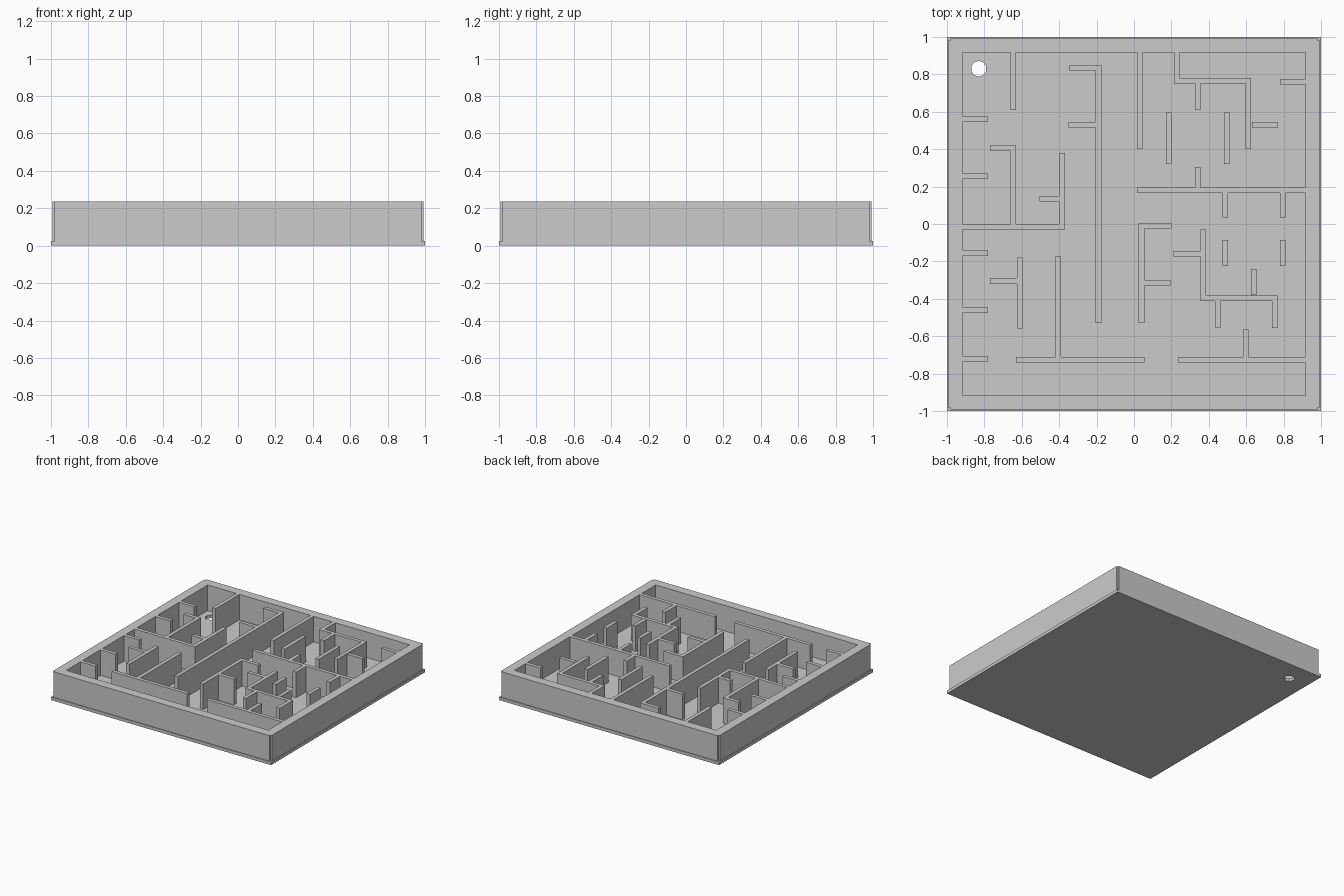
import bpy, bmesh

if "Cube" in bpy.data.objects:
    bpy.data.objects.remove(bpy.data.objects["Cube"])

BASE_H, TOP = 0.025, 0.235
OUT, INN, NOTCH = 0.993, 0.918, 0.98
HALF = 0.015  # half thickness of a maze wall

# Walls running along y: (x, y start, y end)
along_y = [
    (-.645, .61, .95), (-.645, -.01, .42), (-.385, -.03, .38), (-.19, -.53, .85),
    (-.61, -.56, -.18), (-.405, -.72, -.175), (.03, .40, .95), (.228, .75, .95),
    (.61, .40, .78), (.34, .61, .77), (.185, .32, .595), (.495, .32, .595),
    (.34, .18, .305), (.488, .035, .18), (.795, .035, .18), (.04, -.53, .005),
    (.37, -.41, -.03), (.447, -.555, -.40), (.753, -.555, -.385), (.64, -.38, -.24),
    (.487, -.225, -.085), (.795, -.225, -.085), (.598, -.565, -.72),
]
# Walls running along x: (y, x start, x end)
along_x = [
    (-.015, -.95, -.37), (.405, -.77, -.63), (.135, -.505, -.39), (.835, -.345, -.175),
    (.53, -.35, -.20), (-.305, -.77, -.61), (-.725, -.63, .055), (.765, .213, .625),
    (.76, .78, .95), (.53, .63, .77), (.18, .015, .95), (-.01, .025, .20),
    (-.315, .055, .195), (-.16, .21, .36), (-.397, .355, .768), (-.725, .235, .95),
]
# Short stubs on the left side
along_x += [(y, -.95, -.78) for y in (.56, .255, -.155, -.46, -.72)]

# Footprint rectangles: x0, x1, y0, y1
rects = [(x - HALF, x + HALF, min(a, b), max(a, b)) for x, a, b in along_y]
rects += [(a, b, y - HALF, y + HALF) for y, a, b in along_x]
# Outer frame, with a small notch at each corner
for lo, hi in ((-OUT, -INN), (INN, OUT)):
    rects += [(lo, hi, -NOTCH, NOTCH), (-NOTCH, NOTCH, lo, hi)]


def build_walls(name, rects, z0, z1):
    """Merge rectangles into one footprint and extrude it upward."""
    xs = sorted({round(v, 4) for r in rects for v in r[:2]})
    ys = sorted({round(v, 4) for r in rects for v in r[2:]})
    bm = bmesh.new()
    verts = {}

    def corner(i, j):
        if (i, j) not in verts:
            verts[i, j] = bm.verts.new((xs[i], ys[j], z0))
        return verts[i, j]

    for i in range(len(xs) - 1):
        cx = (xs[i] + xs[i + 1]) / 2
        column = [r for r in rects if r[0] < cx < r[1]]
        for j in range(len(ys) - 1):
            cy = (ys[j] + ys[j + 1]) / 2
            if any(r[2] < cy < r[3] for r in column):
                bm.faces.new([corner(i, j), corner(i + 1, j),
                              corner(i + 1, j + 1), corner(i, j + 1)])
    ext = bmesh.ops.extrude_face_region(bm, geom=bm.faces[:], use_keep_orig=True)
    top = [g for g in ext["geom"] if isinstance(g, bmesh.types.BMVert)]
    bmesh.ops.translate(bm, verts=top, vec=(0, 0, z1 - z0))
    bmesh.ops.recalc_face_normals(bm, faces=bm.faces[:])
    bmesh.ops.dissolve_limit(bm, angle_limit=0.01, verts=bm.verts[:], edges=bm.edges[:])
    bmesh.ops.triangulate(bm, faces=[f for f in bm.faces if len(f.verts) > 4])
    bmesh.ops.recalc_face_normals(bm, faces=bm.faces[:])
    mesh = bpy.data.meshes.new(name)
    bm.to_mesh(mesh)
    bm.free()
    obj = bpy.data.objects.new(name, mesh)
    bpy.context.collection.objects.link(obj)
    return obj


build_walls("maze_walls", rects, BASE_H - 0.002, TOP)

# Floor plate with a round exit hole in the back left corner
bpy.ops.mesh.primitive_cylinder_add(vertices=10, radius=0.042, depth=0.2, location=(-.83, .83, 0))
cutter = bpy.context.object
cutter.name = "hole_cutter"
cutter.hide_render = True
bpy.ops.mesh.primitive_cube_add(size=1, location=(0, 0, BASE_H / 2))
base = bpy.context.object
base.name = "base_plate"
base.scale = (2, 2, BASE_H)
bpy.ops.object.transform_apply(location=True, rotation=False, scale=True)
mod = base.modifiers.new("exit_hole", 'BOOLEAN')
mod.operation = 'DIFFERENCE'
mod.object = cutter
bpy.ops.object.modifier_apply(modifier=mod.name)
bpy.data.objects.remove(cutter)
